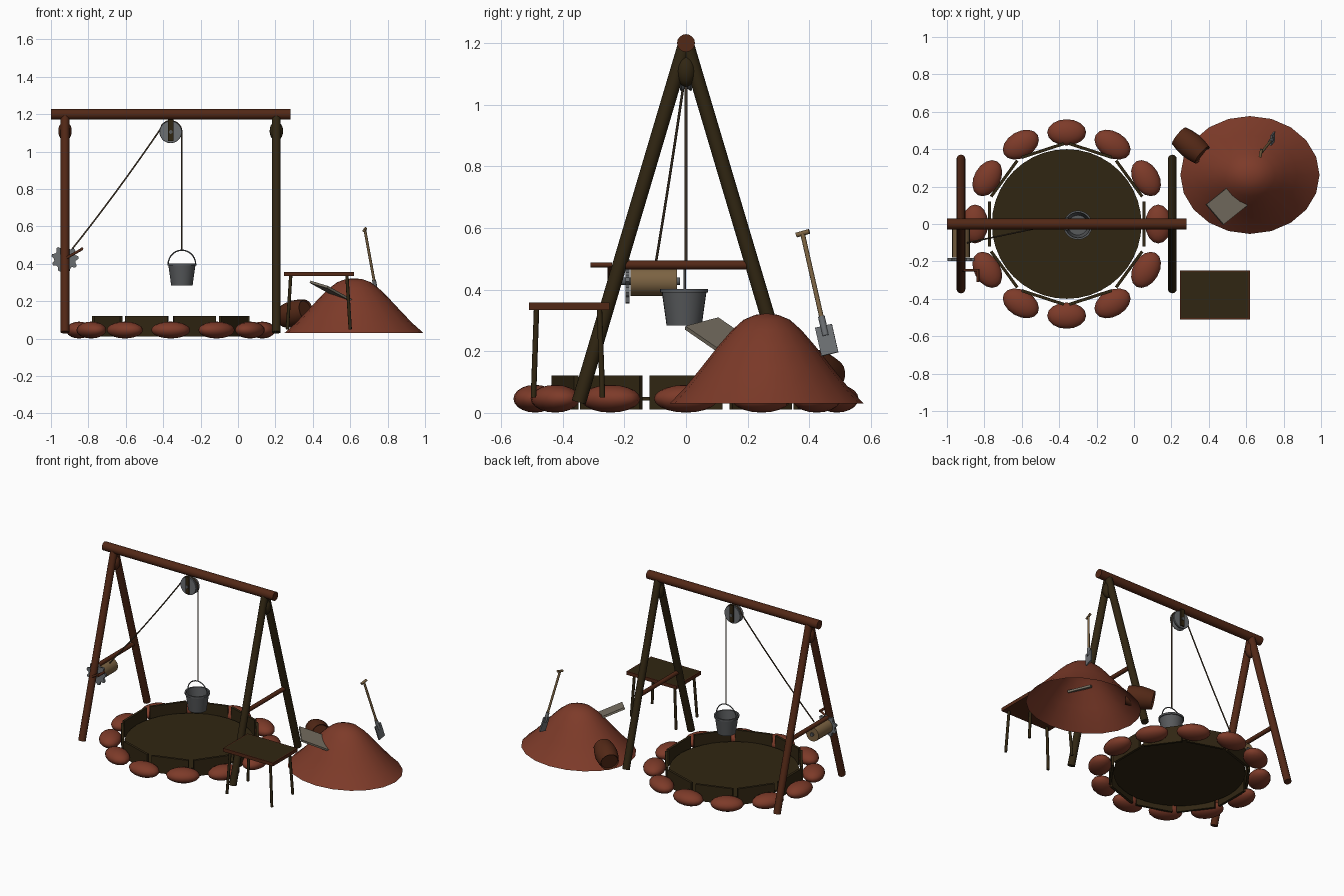
import bpy, bmesh, math
from mathutils import Vector, Matrix

if "Cube" in bpy.data.objects:
    bpy.data.objects.remove(bpy.data.objects["Cube"])


def mat(name, r, g, b):
    m = bpy.data.materials.new(name)
    m.diffuse_color = (r, g, b, 1)
    m.use_nodes = True
    m.node_tree.nodes["Principled BSDF"].inputs["Base Color"].default_value = m.diffuse_color
    return m


RED = mat("red_brown_wood", .085, .021, .008)
DARK = mat("dark_brown_wood", .030, .019, .006)
DIRT = mat("clay_red", .205, .043, .022)
STEEL = mat("steel_grey", .15, .16, .17)
IRON = mat("bucket_grey", .095, .10, .105)
TAN = mat("tan_wood", .20, .125, .055)
ROPE = mat("rope_brown", .075, .05, .028)
PALE = mat("pale_board", .19, .165, .125)
V = Vector


def finish(name, bm, *mats):
    me = bpy.data.meshes.new(name)
    bmesh.ops.recalc_face_normals(bm, faces=bm.faces)
    bm.to_mesh(me)
    bm.free()
    for m in mats:
        me.materials.append(m)
    ob = bpy.data.objects.new(name, me)
    bpy.context.collection.objects.link(ob)
    return ob


def rod(name, a, b, r, m, r2=None, n=16):
    """Cylinder or cone between two points."""
    a, b = V(a), V(b)
    d = b - a
    bm = bmesh.new()
    mx = Matrix.Translation((a + b) / 2) @ d.to_track_quat('Z', 'Y').to_matrix().to_4x4()
    bmesh.ops.create_cone(bm, cap_ends=True, segments=n, radius1=r,
                          radius2=r if r2 is None else r2, depth=d.length, matrix=mx)
    return finish(name, bm, m)


def box(name, c, size, m, rot=Matrix()):
    bm = bmesh.new()
    bmesh.ops.create_cube(bm, size=1, matrix=Matrix.Translation(c) @ rot @ Matrix.Diagonal((*size, 1)))
    return finish(name, bm, m)


def lathe(name, prof, m, mx, n=24):
    """Spin an (r, z) profile about z, then place it."""
    bm = bmesh.new()
    vs = [bm.verts.new((r, 0, z)) for r, z in prof]
    es = [bm.edges.new(p) for p in zip(vs, vs[1:])]
    bmesh.ops.spin(bm, geom=vs + es, cent=(0, 0, 0), axis=(0, 0, 1), angle=math.tau, steps=n)
    bmesh.ops.remove_doubles(bm, verts=bm.verts, dist=1e-5)
    bmesh.ops.transform(bm, matrix=mx, verts=bm.verts)
    return finish(name, bm, m)


def ellipsoid(name, c, s, m, rot=Matrix()):
    bm = bmesh.new()
    bmesh.ops.create_uvsphere(bm, u_segments=16, v_segments=10, radius=1,
                              matrix=Matrix.Translation(c) @ rot @ Matrix.Diagonal((*s, 1)))
    return finish(name, bm, m)


def tube(name, pts, r, m):
    cu = bpy.data.curves.new(name, 'CURVE')
    cu.dimensions = '3D'
    cu.bevel_depth, cu.bevel_resolution, cu.use_fill_caps = r, 2, True
    sp = cu.splines.new('POLY')
    sp.points.add(len(pts) - 1)
    for p, q in zip(sp.points, pts):
        p.co = (*q, 1)
    cu.materials.append(m)
    bpy.context.collection.objects.link(bpy.data.objects.new(name, cu))


PX = -.36  # centre of the pit

# Hoist frame: beam, two A-frames, lashings, cross bars
rod("top_beam", (-1, 0, 1.2), (.28, 0, 1.2), .029, RED)
for side, x, m in (("left", -.925, RED), ("right", .205, DARK)):
    for s in (-1, 1):
        rod(f"{side}_frame_leg", (x, s * .348, .034), (x, s * .006, 1.185), .0235, m)
    ellipsoid(f"{side}_lashing", (x, 0, 1.11), (.036, .034, .052), m)
    rod(f"{side}_cross_bar", (x, -.2, .48), (x, .2, .48), .014, RED)

# Pit floor, plank lining and ring of stones
rod("pit_floor", (PX, 0, .04), (PX, 0, .052), .4, DARK, n=40)
for i in range(10):
    a = i * math.tau / 10
    box("pit_plank", (PX + .413 * math.cos(a), .413 * math.sin(a), .066),
        (.016, .238, .11), DARK, Matrix.Rotation(a, 4, 'Z'))
for i in range(12):
    a = i * math.tau / 12
    ellipsoid("rim_stone", (PX + .49 * math.cos(a), .49 * math.sin(a), .046),
              (.07, .104, .045), DIRT, Matrix.Rotation(a, 4, 'Z'))

# Pulley wheel with groove, straps and axle
lathe("pulley_wheel", [(0, -.02), (.058, -.02), (.06, -.015), (.05, 0), (.06, .015), (.058, .02), (0, .02)],
      STEEL, Matrix.Translation((PX, 0, 1.105)) @ Matrix.Rotation(math.pi / 2, 4, 'X'), 28)
for s in (-1, 1):
    box("pulley_strap", (PX, s * .026, 1.115), (.028, .008, .115), DARK)
rod("pulley_axle", (PX, -.035, 1.105), (PX, .035, 1.105), .01, IRON)

# Rope from bucket over the pulley to the winch drum
path = [(-.3, 0, .475), (-.3, 0, 1.105)]
path += [(PX + .06 * math.cos(t), 0, 1.105 + .06 * math.sin(t)) for t in [k * .48 for k in range(1, 6)]]
for k in range(9):
    t = k / 8
    path.append((-.415 - .475 * t, -.1 * t, 1.12 - .645 * t - .05 * t * (1 - t)))
tube("rope", path, .0042, ROPE)

# Bucket, open at the top, with rim and bail
lathe("bucket", [(0, .283), (.057, .283), (.072, .39), (.078, .39), (.078, .402), (.068, .402), (.053, .292), (0, .292)],
      IRON, Matrix.Translation((-.3, -.006, 0)), 28)
tube("bucket_bail", [(-.3 + .074 * math.cos(t), -.004, .396 + .077 * math.sin(t))
                     for t in [k * math.pi / 14 for k in range(15)]], .0035, IRON)

# Winch: drum, axle, toothed ratchet wheel, crank
WX, WZ = -.925, .427
rod("winch_drum", (WX, -.18, WZ), (WX, -.03, WZ), .047, TAN, n=20)
rod("winch_axle", (WX, -.25, WZ), (WX, -.02, WZ), .012, IRON)
bm = bmesh.new()
ring = []
for i in range(36):
    r, a = (.073 if i % 4 < 2 else .058), i * math.tau / 36
    ring.append(bm.verts.new((WX + r * math.cos(a), -.197, WZ + r * math.sin(a))))
ext = bmesh.ops.extrude_face_region(bm, geom=[bm.faces.new(ring)])
bmesh.ops.translate(bm, vec=(0, .014, 0), verts=[v for v in ext["geom"] if isinstance(v, bmesh.types.BMVert)])
bm.faces.new(ring) if not any(len(f.verts) == 36 and f.verts[0].co.y < -.19 for f in bm.faces) else None
finish("ratchet_wheel", bm, STEEL)
rod("crank_arm", (WX, -.247, WZ), (-.832, -.247, .48), .007, RED)
rod("crank_handle", (-.835, -.31, .48), (-.835, -.24, .48), .008, RED)

# Table: red rim with dark inset top, splayed legs
bm = bmesh.new()
bmesh.ops.create_cube(bm, size=1, matrix=Matrix.Translation((.432, -.379, .346)) @ Matrix.Diagonal((.374, .262, .023, 1)))
bm.faces.ensure_lookup_table()
top = max(bm.faces, key=lambda f: f.calc_center_median().z)
bmesh.ops.inset_region(bm, faces=[top], thickness=.01)
top.material_index = 1
finish("table_top", bm, RED, DARK)
for sx in (-1, 1):
    for sy in (-1, 1):
        rod("table_leg", (.432 + sx * .168, -.383 + sy * .112, .05),
            (.432 + sx * .15, -.383 + sy * .102, .34), .009, DARK, n=10)

# Dirt mound, open underneath
lathe("dirt_mound", [(1, .03), (.84, .083), (.68, .145), (.5, .217), (.36, .268), (.24, .302), (.12, .318), (0, .323)],
      DIRT, Matrix.Translation((.62, .262, 0)) @ Matrix.Diagonal((.372, .315, 1, 1)), 20)

# Pale board resting on the mound
A, D, C = V((.388, .105, .31)), V((.48, -.002, .282)), V((.62, .11, .205))
B = A + C - D
nrm = (D - A).cross(C - D).normalized() * .013
bm = bmesh.new()
lo, hi = ([bm.verts.new(p - o) for p in (A, D, C, B)] for o in (nrm, V()))
bm.faces.new(lo)
bm.faces.new(hi)
for i in range(4):
    j = (i + 1) % 4
    bm.faces.new((lo[i], lo[j], hi[j], hi[i]))
finish("board", bm, PALE)

# Barrel lying tilted against the mound
ax = V((.75, -.62, .22))
lathe("barrel", [(0, -.072), (.052, -.072), (.058, -.082), (.066, -.045), (.071, 0), (.066, .045), (.058, .082), (.052, .072), (0, .072)],
      RED, Matrix.Translation((.303, .42, .135)) @ ax.to_track_quat('Z', 'Y').to_matrix().to_4x4(), 20)

# Spade: shaft, grip and blade
P, Q = V((.678, .378, .583)), V((.735, .449, .27))
rod("spade_shaft", P, Q, .0075, TAN, n=10)
rod("spade_grip", P + V((-.004, -.02, -.006)), P + V((.004, .022, .006)), .008, TAN, n=10)
dz = (P - Q).normalized()
dx = V((.1, 1, 0)).cross(dz).normalized()
dy = dz.cross(dx)
rot = Matrix((dx, dy, dz)).transposed().to_4x4()
box("spade_blade", Q - dz * .035, (.009, .056, .095), STEEL, rot)
rod("spade_socket", Q - dz * .02, Q + dz * .045, .011, STEEL, n=10)

# Smooth shading with sharp edges kept
for ob in bpy.context.collection.objects:
    if ob.type == 'MESH':
        ob.select_set(True)
        bpy.context.view_layer.objects.active = ob
bpy.ops.object.shade_smooth_by_angle(angle=math.radians(40))
